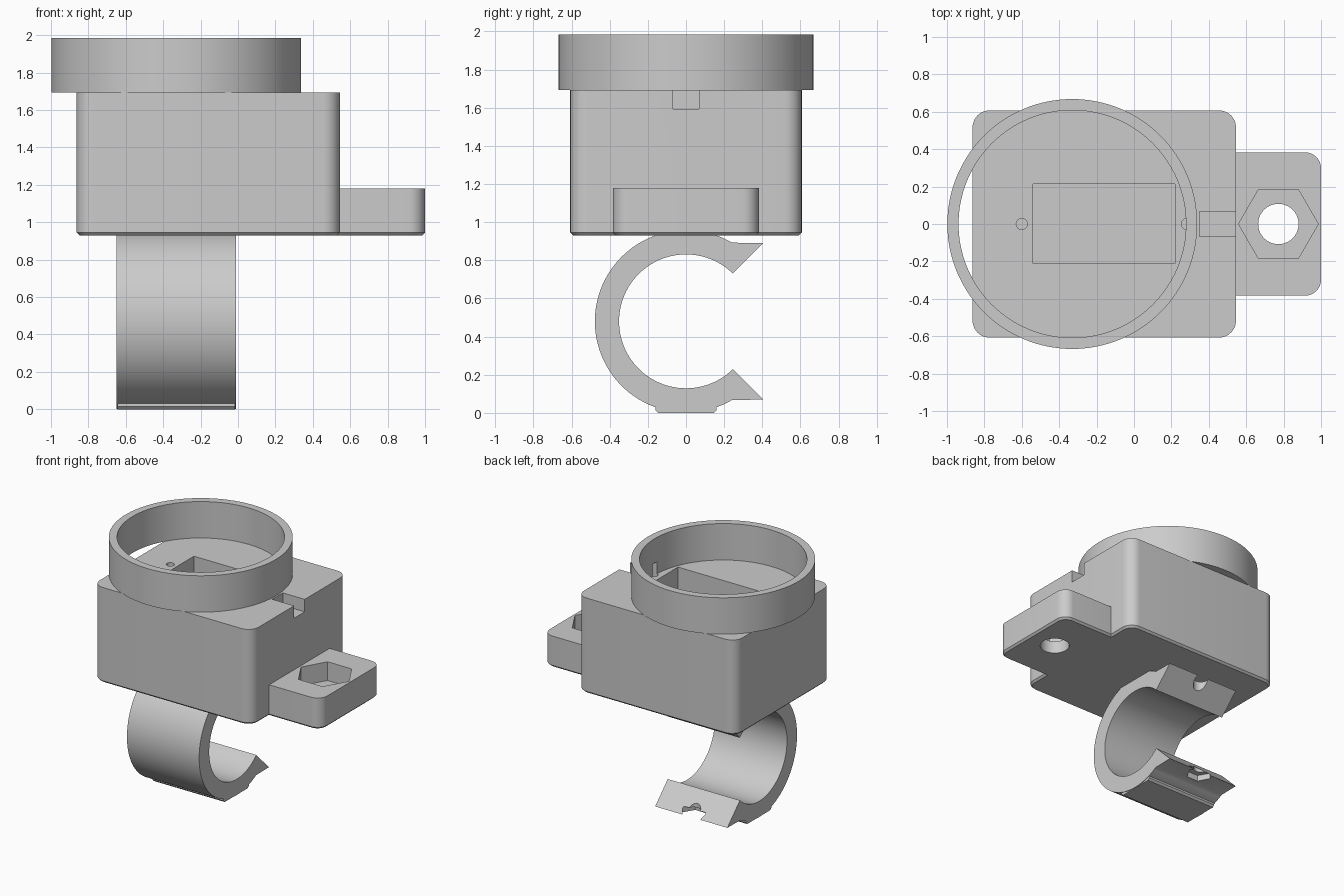
import bpy, bmesh
from math import sin, cos, pi, radians

cube = bpy.data.objects.get("Cube")
if cube:
    bpy.data.objects.remove(cube, do_unlink=True)

grey = bpy.data.materials.new("plain_grey")
grey.use_nodes = True
colour = (0.6, 0.6, 0.6, 1)
grey.diffuse_color = colour
grey.node_tree.nodes["Principled BSDF"].inputs["Base Color"].default_value = colour


def loft(name, layers):
    """Solid through matching closed outlines, capped at both ends."""
    bm = bmesh.new()
    rings = [[bm.verts.new(p) for p in layer] for layer in layers]
    n = len(rings[0])
    for a, b in zip(rings, rings[1:]):
        for i in range(n):
            j = (i + 1) % n
            bm.faces.new((a[i], a[j], b[j], b[i]))
    bm.faces.new(rings[0][::-1])
    bm.faces.new(rings[-1])
    bmesh.ops.recalc_face_normals(bm, faces=bm.faces)
    mesh = bpy.data.meshes.new(name)
    bm.to_mesh(mesh)
    bm.free()
    mesh.materials.append(grey)
    obj = bpy.data.objects.new(name, mesh)
    bpy.context.collection.objects.link(obj)
    return obj


def arc(cx, cy, r, start, end, steps):
    angles = [radians(start + (end - start) * i / steps) for i in range(steps + 1)]
    return [(cx + r * cos(a), cy + r * sin(a)) for a in angles]


def disc(cx, cy, r, sides):
    return arc(cx, cy, r, 0, 360, sides)[:-1]


def rounded(x0, x1, y0, y1, r, inset=0):
    """Rectangle outline with rounded corners, shrunk by inset."""
    q = r - inset
    corners = [(x1 - r, y1 - r), (x0 + r, y1 - r), (x0 + r, y0 + r), (x1 - r, y0 + r)]
    return [p for i, (x, y) in enumerate(corners)
            for p in arc(x, y, q, 90 * i, 90 * i + 90, 10)]


def box(x0, x1, y0, y1):
    return [(x0, y0), (x1, y0), (x1, y1), (x0, y1)]


def upright(name, outline, z0, z1):
    return loft(name, [[(x, y, z) for x, y in outline] for z in (z0, z1)])


def along_x(name, outline, x0, x1):
    return loft(name, [[(x, y, z) for y, z in outline] for x in (x0, x1)])


def cut(obj, outline, z0, z1):
    """Remove an upright prism from the object."""
    cutter = upright("cutter", outline, z0, z1)
    cutter.hide_render = True
    mod = obj.modifiers.new("cut", 'BOOLEAN')
    mod.operation = 'DIFFERENCE'
    mod.solver = 'EXACT'
    mod.object = cutter
    bpy.context.view_layer.update()
    result = bpy.data.meshes.new_from_object(
        obj.evaluated_get(bpy.context.evaluated_depsgraph_get()))
    obj.modifiers.clear()
    obj.data = result
    bpy.data.objects.remove(cutter, do_unlink=True)


def chamfered_block(name, bounds, r, z0, z1):
    levels = [(z0, 0.015), (z0 + 0.015, 0), (z1, 0)]
    return loft(name, [[(x, y, z) for x, y in rounded(*bounds, r, inset)]
                       for z, inset in levels])


CX = -0.33          # shared axis of ring and clip
BASE, TOP = 0.93, 1.693

# Housing with its pocket, pin holes and cable slot
housing = chamfered_block("housing", (-0.863, 0.545, -0.607, 0.607), 0.09, BASE, TOP)
cut(housing, box(-0.54, 0.218, -0.21, 0.213), 1.15, 1.8)
cut(housing, box(0.35, 0.7, -0.067, 0.067), 1.593, 1.8)
for x in (-0.6, 0.283):
    cut(housing, disc(x, 0, 0.03, 24), 1.45, 1.8)

# Side tab with a nut recess and a bolt hole
tab = chamfered_block("mounting_tab", (0.3, 1.0, -0.383, 0.383), 0.085, BASE, 1.18)
cut(tab, disc(0.772, 0, 0.213, 6), 1.03, 1.3)
cut(tab, disc(0.772, 0, 0.108, 40), 0.8, 1.1)

# Open ring, overhanging the housing
ring = upright("top_ring", disc(CX, 0, 0.668, 128), TOP, 1.985)
cut(ring, disc(CX, 0, 0.608, 128), 1.6, 2.1)
cut(ring, disc(0.283, 0, 0.03, 24), 1.6, 1.79)

# C-shaped clip with flared lips, open to the back
MID = 0.48
outline = (arc(0, MID, 0.478, 59.7, 300.3, 80) + [(0.405, 0.07)]
           + arc(0, MID, 0.351, 314.4, 45.6, 80) + [(0.405, 0.89)])
clip = along_x("pipe_clip", outline, -0.65, -0.01)
cut(clip, disc(CX, 0.38, 0.055, 32), 0.0, 0.915)
cut(clip, disc(CX, 0.37, 0.1, 6), 0.0, 0.115)

# Flat foot under the clip
foot = along_x("clip_foot", [(-0.145, 0.0), (0.145, 0.0), (0.16, 0.015),
                             (0.16, 0.035), (-0.16, 0.035), (-0.16, 0.015)],
               -0.645, -0.015)

# Smooth curved walls, keep edges crisp
bpy.ops.object.select_all(action='DESELECT')
for obj in (housing, tab, ring, clip, foot):
    obj.select_set(True)
bpy.context.view_layer.objects.active = housing
bpy.ops.object.shade_smooth_by_angle(angle=radians(30))
